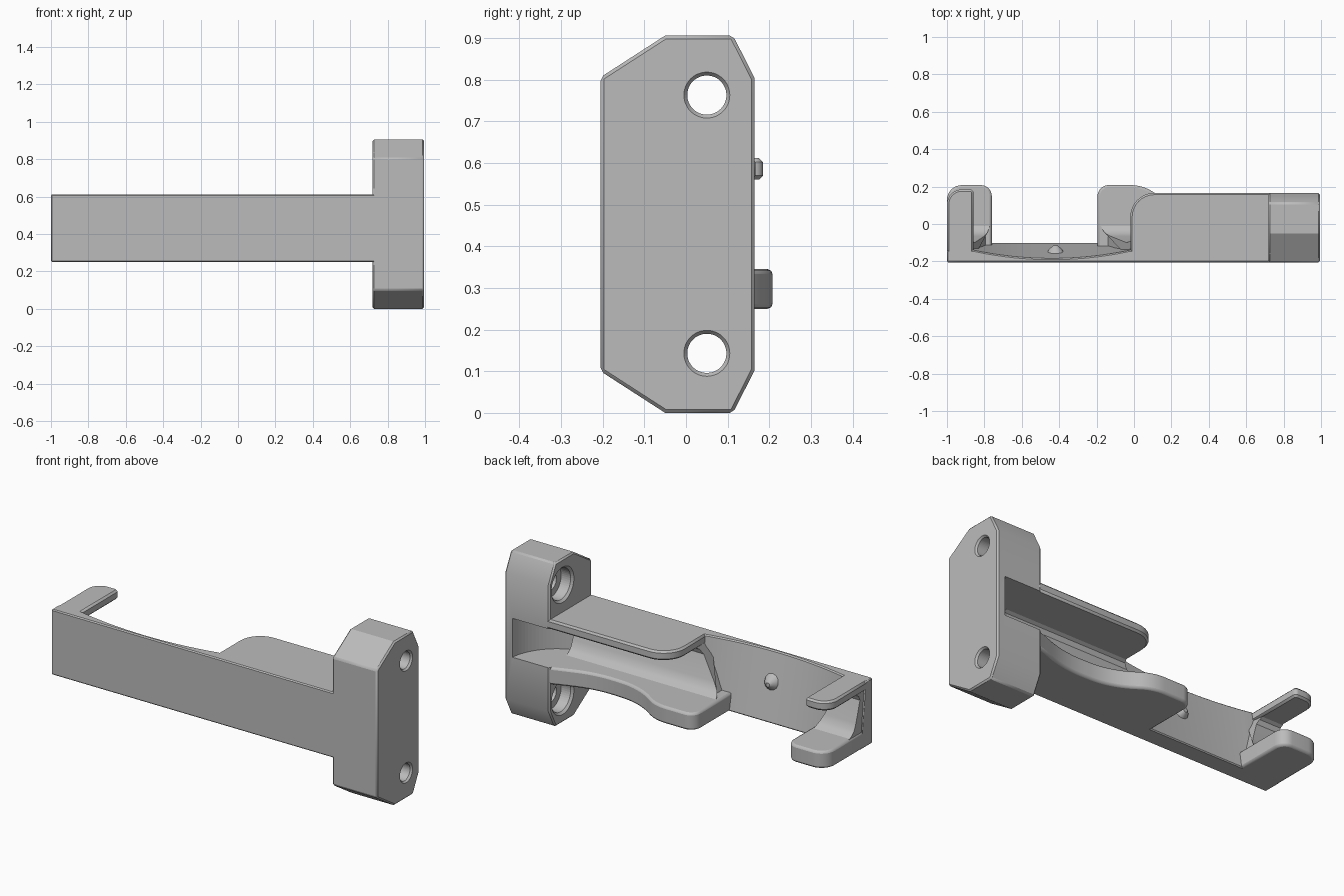
import bpy, bmesh, math
from mathutils import Vector

if "Cube" in bpy.data.objects:
    bpy.data.objects.remove(bpy.data.objects["Cube"])

grey = bpy.data.materials.new("plain grey")
grey.use_nodes = True
GREY = (0.5, 0.5, 0.5, 1)
grey.diffuse_color = GREY
grey.node_tree.nodes["Principled BSDF"].inputs["Base Color"].default_value = GREY


def rounded(corners, steps=8):
    """Outline from (x, y, radius) corners; the radius is the cut-back length."""
    out = []
    for i, (x, y, r) in enumerate(corners):
        p = Vector((x, y))
        if not r:
            out.append(p)
            continue
        a = Vector(corners[i - 1][:2]) - p
        b = Vector(corners[(i + 1) % len(corners)][:2]) - p
        a, b = a.normalized(), b.normalized()
        half = a.angle(b) / 2
        rad = r * math.tan(half)
        c = p + (a + b).normalized() * (r / math.cos(half))
        v0, v1 = p + a * r - c, p + b * r - c
        sweep = v0.angle_signed(v1)
        for k in range(steps + 1):
            t = -sweep * k / steps
            d = v0.normalized()
            out.append(c + rad * Vector((d.x * math.cos(t) - d.y * math.sin(t),
                                         d.x * math.sin(t) + d.y * math.cos(t))))
    return out


def loft(name, rings, bevel=0.008, segments=1):
    """Closed solid through a list of matching rings of points."""
    bm = bmesh.new()
    rows = [[bm.verts.new(p) for p in ring] for ring in rings]
    n = len(rows[0])
    for a, b in zip(rows, rows[1:]):
        for i in range(n):
            j = (i + 1) % n
            bm.faces.new((a[i], a[j], b[j], b[i]))
    bm.faces.new(rows[0])
    bm.faces.new(rows[-1])
    bmesh.ops.recalc_face_normals(bm, faces=bm.faces)
    mesh = bpy.data.meshes.new(name)
    bm.to_mesh(mesh)
    bm.free()
    mesh.materials.append(grey)
    ob = bpy.data.objects.new(name, mesh)
    bpy.context.collection.objects.link(ob)
    if bevel:
        mod = ob.modifiers.new("edges", "BEVEL")
        mod.width, mod.segments = bevel, segments
        mod.limit_method, mod.angle_limit = "ANGLE", math.radians(35)
    return ob


def along_z(name, corners, lo, hi, **kw):
    pts = rounded(corners)
    return loft(name, [[(p.x, p.y, z) for p in pts] for z in (lo, hi)], **kw)


def cutter(ob, name, rings):
    tool = loft(name, rings, bevel=0)
    tool.hide_render = True
    tool.hide_viewport = True
    mod = ob.modifiers.new(name, "BOOLEAN")
    mod.operation, mod.solver, mod.object = "DIFFERENCE", "EXACT", tool


def circle(axis, c, r, level, n=48):
    out = []
    for k in range(n):
        u = c[0] + r * math.cos(2 * math.pi * k / n)
        v = c[1] + r * math.sin(2 * math.pi * k / n)
        out.append((level, u, v) if axis == "x" else (u, v, level))
    return out


# Mounting block with chamfered ends
half = [(-0.205, 0.353), (-0.05, 0.453), (0.113, 0.453), (0.165, 0.35)]
outline = half + [(y, -z) for y, z in reversed(half)]
block = loft("mounting_block", [[(x, y, 0.453 + z) for y, z in outline] for x in (0.72, 0.995)])

# Screw holes: chamfered outside, wide counterbore inside
for name, z in (("lower", 0.143), ("upper", 0.763)):
    steps = ((0.6, 0.1), (0.718, 0.1), (0.732, 0.086), (0.79, 0.086), (0.791, 0.047),
             (0.985, 0.047), (0.996, 0.056), (1.1, 0.056))
    cutter(block, name + "_screw_hole_cutter", [circle("x", (0.05, z), r, x) for x, r in steps])

# Scoop where the arm channel runs out into the block
cutter(block, "scoop_cutter", [circle("z", (0.65, 0.2), 0.3, z, 96) for z in (0.345, 0.56)])

# Front plate, thinned to an arc along the top of the open span
FRONT, LOW, HIGH = -0.205, 0.25, 0.612
rings = []
for x in [-1] + [-0.86 + 0.84 * k / 16 for k in range(17)] + [0.74]:
    t = min(1, abs(x + 0.44) / 0.42)
    top = -0.185 + 0.045 * t * t
    rings.append([(x, FRONT, LOW), (x, FRONT, HIGH), (x, top, HIGH), (x, -0.1, LOW)])
loft("front_plate", rings, bevel=0.006)

# Small bump in the open span
loft("span_bump", [[(-0.42 + r * math.cos(a), y, 0.45 + r * math.sin(a))
                    for a in [k * math.pi / 6 for k in range(12)]]
                   for y, r in ((-0.18, 0.06), (-0.135, 0.035), (-0.115, 0.012))], bevel=0)

# Sloped channel floors, with ends slanting from upper to lower flange
floor = [(-0.2, 0.26), (-0.2, 0.6), (-0.07, 0.6), (-0.07, 0.562), (-0.09, 0.55), (-0.1, 0.525),
         (-0.065, 0.41), (-0.05, 0.375), (-0.03, 0.355), (0, 0.34), (0, 0.26)]


def slant(z, top, bottom):
    t = max(0, min(1, (z - 0.34) / 0.22))
    return bottom + (top - bottom) * t


loft("arm_channel_floor", [[(slant(z, -0.012, -0.18), y, z) for y, z in floor],
                           [(0.74, y, z) for y, z in floor]], bevel=0)
loft("hook_channel_floor", [[(-0.995, y, z) for y, z in floor],
                            [(slant(z, -0.868, -0.77), y, z) for y, z in floor]], bevel=0)

# Arm flanges
along_z("arm_upper_flange", [(-0.02, -0.19, 0), (-0.02, 0.167, 0.13), (0.74, 0.167, 0),
                             (0.74, -0.19, 0)], 0.56, HIGH, bevel=0.01)
along_z("arm_lower_flange", [(-0.195, -0.19, 0), (-0.195, 0.208, 0.06), (0.05, 0.208, 0.07),
                             (0.22, 0.09, 0.12), (0.5, 0.08, 0.12), (0.74, 0.165, 0),
                             (0.74, -0.19, 0)], LOW, 0.345, bevel=0.012, segments=2)

# Hook prongs at the free end
along_z("hook_upper_prong", [(-1, -0.19, 0), (-1, 0.185, 0.08), (-0.858, 0.185, 0.02),
                             (-0.858, -0.19, 0)], 0.56, HIGH, bevel=0.01)
along_z("hook_lower_prong", [(-1, -0.19, 0), (-1, 0.208, 0.08), (-0.76, 0.208, 0.06),
                             (-0.76, -0.19, 0)], LOW, 0.345, bevel=0.012, segments=2)

# Smooth curved surfaces, keep edges sharp
bpy.ops.object.select_all(action="DESELECT")
for ob in bpy.context.scene.objects:
    if ob.type == "MESH" and not ob.hide_render:
        ob.select_set(True)
        bpy.context.view_layer.objects.active = ob
bpy.ops.object.shade_smooth_by_angle(angle=math.radians(30))
